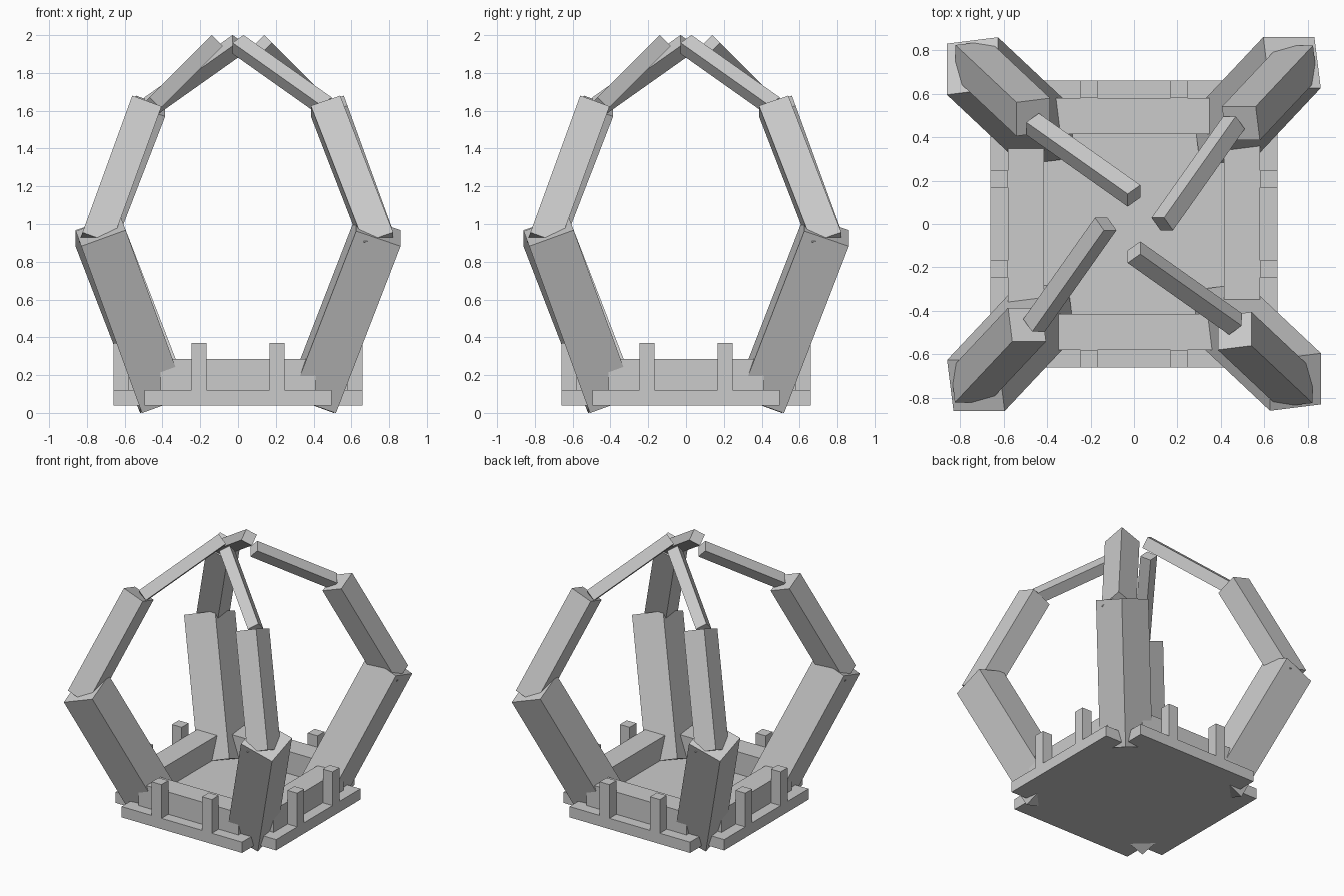
import bpy
from math import radians
from mathutils import Matrix, Vector, Euler

if "Cube" in bpy.data.objects:
    bpy.data.objects.remove(bpy.data.objects["Cube"])

grey = bpy.data.materials.new("plain grey")
grey.diffuse_color = (0.6, 0.6, 0.6, 1)
grey.use_nodes = True
grey.node_tree.nodes["Principled BSDF"].inputs["Base Color"].default_value = grey.diffuse_color


def box(name, size, matrix):
    """Box of the given size placed by a matrix."""
    x, y, z = (s / 2 for s in size)
    verts = [(i * x, j * y, k * z) for i in (-1, 1) for j in (-1, 1) for k in (-1, 1)]
    faces = [(0, 1, 3, 2), (4, 6, 7, 5), (0, 4, 5, 1), (2, 3, 7, 6), (0, 2, 6, 4), (1, 5, 7, 3)]
    mesh = bpy.data.meshes.new(name)
    mesh.from_pydata(verts, [], faces)
    mesh.materials.append(grey)
    obj = bpy.data.objects.new(name, mesh)
    obj.matrix_world = matrix
    bpy.context.collection.objects.link(obj)
    return obj


def beam(name, width, length, top, tilt, turn):
    """Square beam hanging from its top centre, tilted equally about x and y."""
    rot = Euler((radians(-tilt), radians(tilt), 0)).to_matrix().to_4x4()
    place = Matrix.Translation(top) @ rot @ Matrix.Translation((0, 0, -length / 2))
    box(name, (width, width, length), turn @ place)


# Base plate with square notches in its corners
plate = box("base_plate", (1.32, 1.0, 0.08), Matrix.Translation((0, 0, 0.08)))
plate.data.clear_geometry()
outline = []
for quarter in range(4):
    turn = Matrix.Rotation(radians(90 * quarter), 3, 'Z')
    outline += [turn @ Vector(p) for p in ((0.66, -0.495, 0), (0.66, 0.495, 0), (0.495, 0.495, 0))]
n = len(outline)
verts = [p + Vector((0, 0, z)) for z in (-0.04, 0.04) for p in outline]
faces = [(i, (i + 1) % n, (i + 1) % n + n, i + n) for i in range(n)]
faces += [tuple(reversed(range(n))), tuple(range(n, 2 * n))]
plate.data.from_pydata(verts, [], faces)

for quarter in range(4):
    turn = Matrix.Rotation(radians(90 * quarter), 4, 'Z')
    # Low wall and two posts on each side
    box(f"wall_{quarter}", (0.82, 0.165, 0.175), turn @ Matrix.Translation((0, -0.4975, 0.1975)))
    for x in (-0.207, 0.207):
        box(f"post_{quarter}", (0.08, 0.08, 0.26), turn @ Matrix.Translation((x, -0.62, 0.24)))
    # Three-part finger rising from each corner
    beam(f"lower_finger_{quarter}", 0.25, 1.0, (0.727, 0.743, 0.965), 20, turn)
    beam(f"middle_finger_{quarter}", 0.165, 0.82, (0.492, 0.463, 1.625), -20, turn)
    beam(f"finger_tip_{quarter}", 0.082, 0.66, (0.13, 0.0, 1.951), -45, turn)
